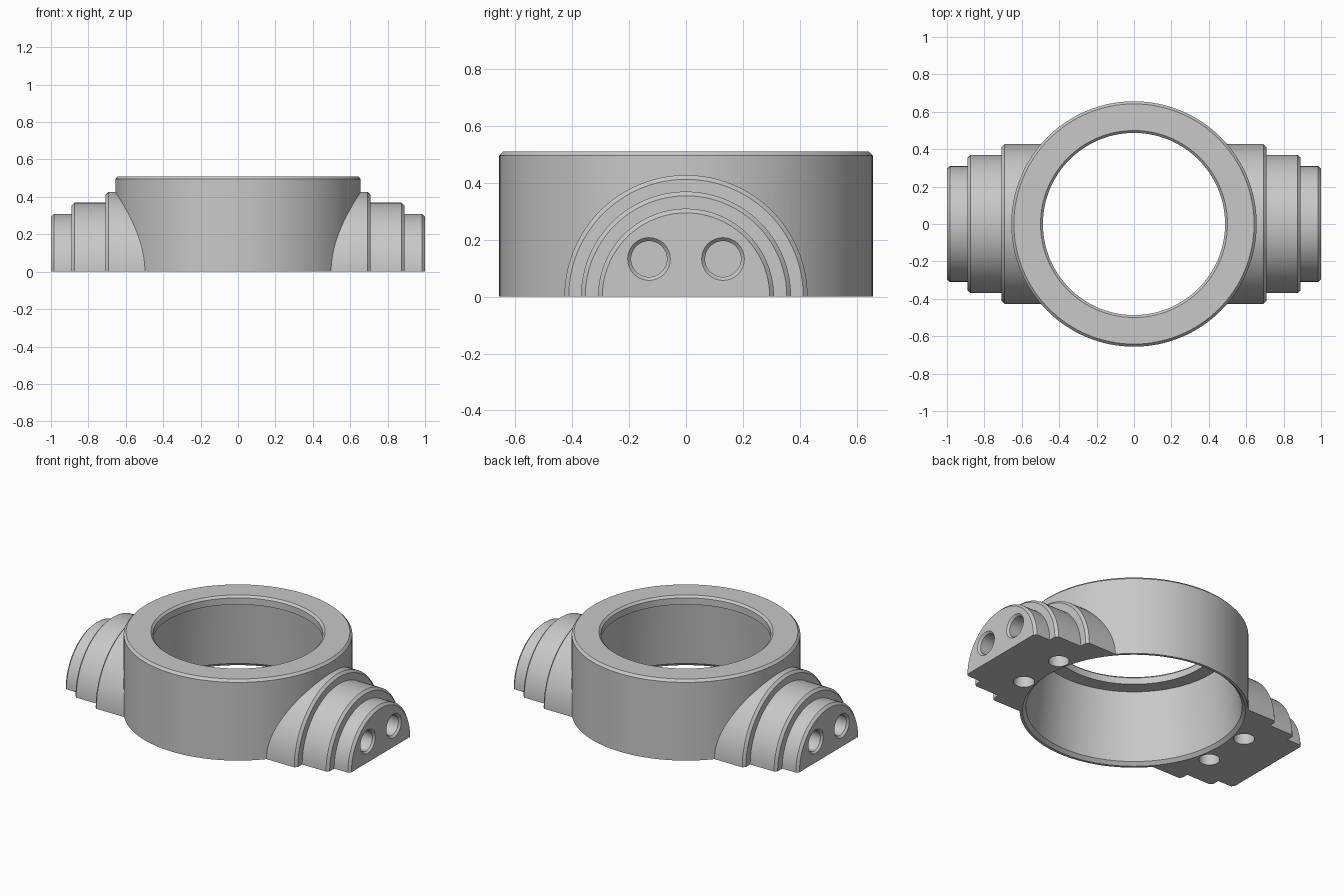
import bpy, bmesh, math
from mathutils import Matrix

cube = bpy.data.objects.get("Cube")
if cube:
    bpy.data.objects.remove(cube, do_unlink=True)

grey = bpy.data.materials.new("plain grey")
grey.use_nodes = True
colour = (0.58, 0.58, 0.58, 1)
grey.diffuse_color = colour
grey.node_tree.nodes["Principled BSDF"].inputs["Base Color"].default_value = colour


def lathe(name, profile, matrix=Matrix(), steps=96):
    """Closed solid spun about local z from (radius, height) points."""
    bm = bmesh.new()
    rings = []
    for r, h in profile:
        rings.append([bm.verts.new((r * math.cos(math.tau * i / steps),
                                    r * math.sin(math.tau * i / steps), h))
                      for i in range(steps)])
    for low, high in zip(rings, rings[1:]):
        for i in range(steps):
            j = (i + 1) % steps
            bm.faces.new((low[i], low[j], high[j], high[i]))
    bm.faces.new(rings[0])
    bm.faces.new(rings[-1])
    bmesh.ops.recalc_face_normals(bm, faces=bm.faces)
    bm.transform(matrix)
    mesh = bpy.data.meshes.new(name)
    bm.to_mesh(mesh)
    bm.free()
    mesh.materials.append(grey)
    obj = bpy.data.objects.new(name, mesh)
    bpy.context.collection.objects.link(obj)
    return obj


def combine(target, other, operation):
    """Apply a boolean and remove the helper."""
    other.hide_render = True
    bpy.context.view_layer.objects.active = target
    mod = target.modifiers.new("combine", 'BOOLEAN')
    mod.operation = operation
    mod.solver = 'EXACT'
    mod.object = other
    bpy.ops.object.modifier_apply(modifier=mod.name)
    bpy.data.objects.remove(other, do_unlink=True)


# Solid collar, bored out later
body = lathe("collar_housing", [(0.656, -0.1), (0.656, 0.495), (0.642, 0.51)], steps=128)

# Stepped side bosses
steps = [(0.427, 0.708), (0.369, 0.89), (0.309, 1.0)]
boss_profile = [(0.427, 0.46)]
for i, (r, x) in enumerate(steps):
    if i:
        boss_profile.append((r, steps[i - 1][1]))
    boss_profile += [(r, x - 0.015), (r - 0.015, x)]
sides = [Matrix.Rotation(s * math.pi / 2, 4, 'Y') for s in (1, -1)]
for turn in sides:
    combine(body, lathe("side_boss", boss_profile, turn), 'UNION')

# Main bore: chamfered foot, tapering chamber, narrow chamfered lip
bore = [(0.64, -0.2), (0.64, 0), (0.62, 0.02), (0.575, 0.455),
        (0.487, 0.455), (0.487, 0.497), (0.5, 0.51), (0.5, 0.6)]
combine(body, lathe("bore_cutter", bore, steps=128), 'DIFFERENCE')

# Flat underside
floor = lathe("floor_cutter", [(2, -1), (2, 0)], steps=4)
combine(body, floor, 'DIFFERENCE')

# Countersunk end holes and plain holes in the underside
end_hole = [(0.063, 0.8), (0.063, 0.988), (0.075, 1.0), (0.075, 1.1)]
foot_hole = [(0.06, -0.1), (0.06, 0.12)]
for turn, s in zip(sides, (1, -1)):
    for y in (-1, 1):
        place = Matrix.Translation((0, 0.13 * y, 0.132)) @ turn
        combine(body, lathe("end_hole_cutter", end_hole, place, 48), 'DIFFERENCE')
        place = Matrix.Translation((0.694 * s, 0.155 * y, 0))
        combine(body, lathe("foot_hole_cutter", foot_hole, place, 48), 'DIFFERENCE')

bpy.ops.object.select_all(action='DESELECT')
body.select_set(True)
bpy.context.view_layer.objects.active = body
bpy.ops.object.shade_smooth_by_angle(angle=math.radians(25))
